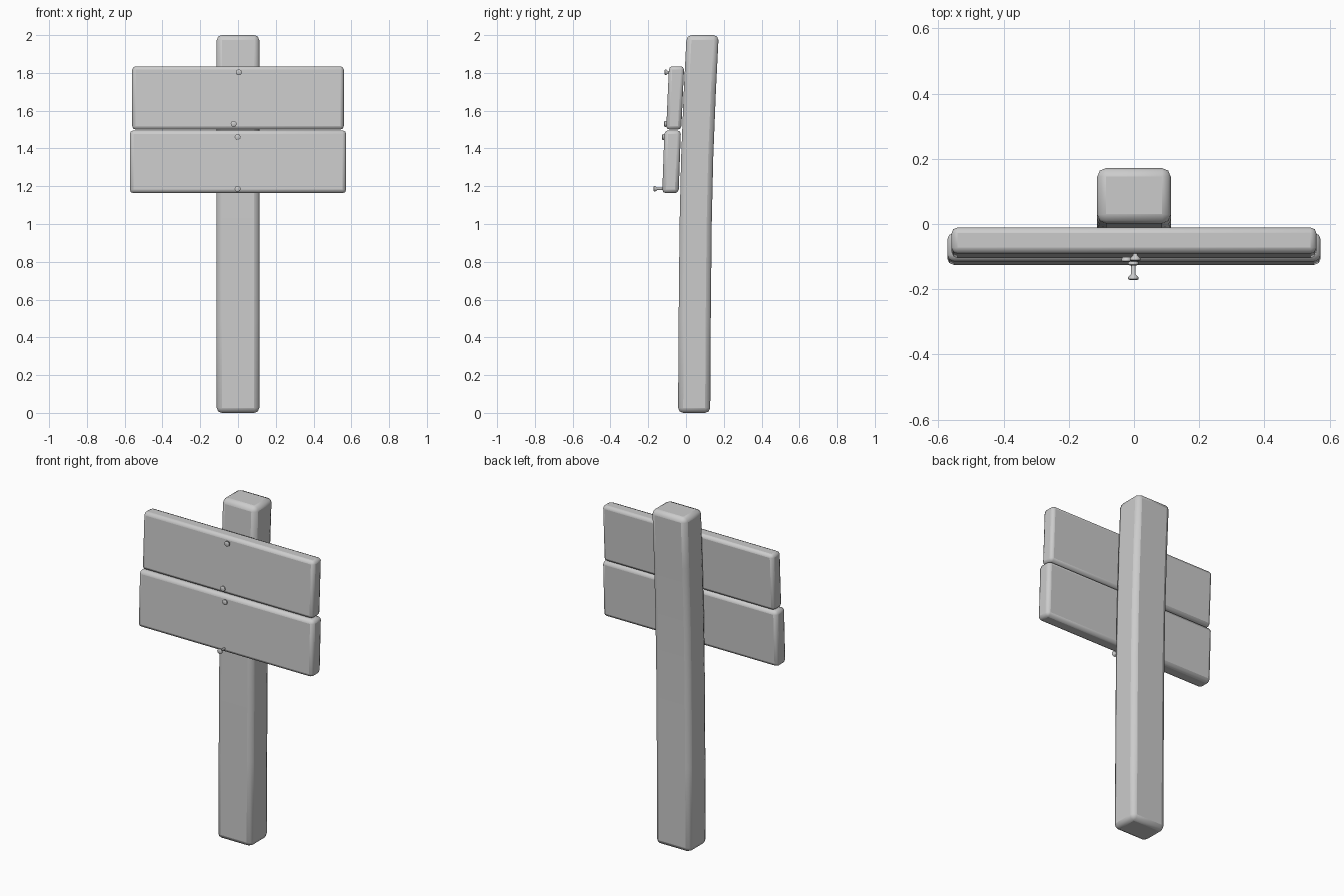
import bpy, bmesh, math
from mathutils import Matrix, Vector

if "Cube" in bpy.data.objects:
    bpy.data.objects.remove(bpy.data.objects["Cube"])


def finish(name, bm, bevel=0, segments=2):
    bmesh.ops.recalc_face_normals(bm, faces=bm.faces[:])
    me = bpy.data.meshes.new(name)
    bm.to_mesh(me)
    bm.free()
    ob = bpy.data.objects.new(name, me)
    bpy.context.collection.objects.link(ob)
    if bevel:
        m = ob.modifiers.new("rounded_edges", 'BEVEL')
        m.width = bevel
        m.segments = segments
        m.limit_method = 'ANGLE'
        m.angle_limit = math.radians(40)
    bpy.ops.object.select_all(action='DESELECT')
    bpy.context.view_layer.objects.active = ob
    ob.select_set(True)
    bpy.ops.object.shade_smooth_by_angle(angle=math.radians(50))
    return ob


def stack(name, sections, half_x, depth, bevel):
    """Box swept upward through (z, front_y) sections."""
    bm = bmesh.new()
    rings = []
    for z, y in sections:
        pts = [(-half_x, y), (half_x, y), (half_x, y + depth), (-half_x, y + depth)]
        rings.append([bm.verts.new((px, py, z)) for px, py in pts])
    for a, b in zip(rings, rings[1:]):
        for i in range(4):
            j = (i + 1) % 4
            bm.faces.new((a[i], a[j], b[j], b[i]))
    bm.faces.new(rings[0])
    bm.faces.new(rings[-1])
    return finish(name, bm, bevel)


def nail(name, x, z, tip_y, tilt=0):
    """Flat-headed nail lathed along y, head towards the front."""
    profile = [(0.011, 0), (0.016, 0.003), (0.016, 0.009), (0.007, 0.018), (0.006, 0.075)]
    n = 10
    bm = bmesh.new()
    rings = [[bm.verts.new((r * math.cos(2 * math.pi * i / n), d,
                            r * math.sin(2 * math.pi * i / n))) for i in range(n)]
             for r, d in profile]
    for a, b in zip(rings, rings[1:]):
        for i in range(n):
            j = (i + 1) % n
            bm.faces.new((a[i], a[j], b[j], b[i]))
    bm.faces.new(rings[0])
    bm.faces.new(rings[-1])
    bm.transform(Matrix.Translation(Vector((x, tip_y, z))) @ Matrix.Rotation(tilt, 4, 'X'))
    return finish(name, bm)


# Post, straight below and leaning back near the top
stack("post", [(0, -0.042), (0.5, -0.039), (1.0, -0.034), (1.35, -0.026),
               (1.7, -0.012), (2.0, 0.003)], 0.113, 0.17, 0.027)

# Two boards, tilted along with the post
stack("upper_board", [(1.5, -0.105), (1.835, -0.09)], 0.56, 0.08, 0.018)
stack("lower_board", [(1.163, -0.126), (1.496, -0.114)], 0.573, 0.087, 0.02)

# Nails, the lowest one sticking out
nail("nail_1", 0.004, 1.803, -0.114)
nail("nail_2", -0.023, 1.53, -0.116)
nail("nail_3", -0.002, 1.46, -0.127)
nail("nail_4", -0.002, 1.186, -0.172)
